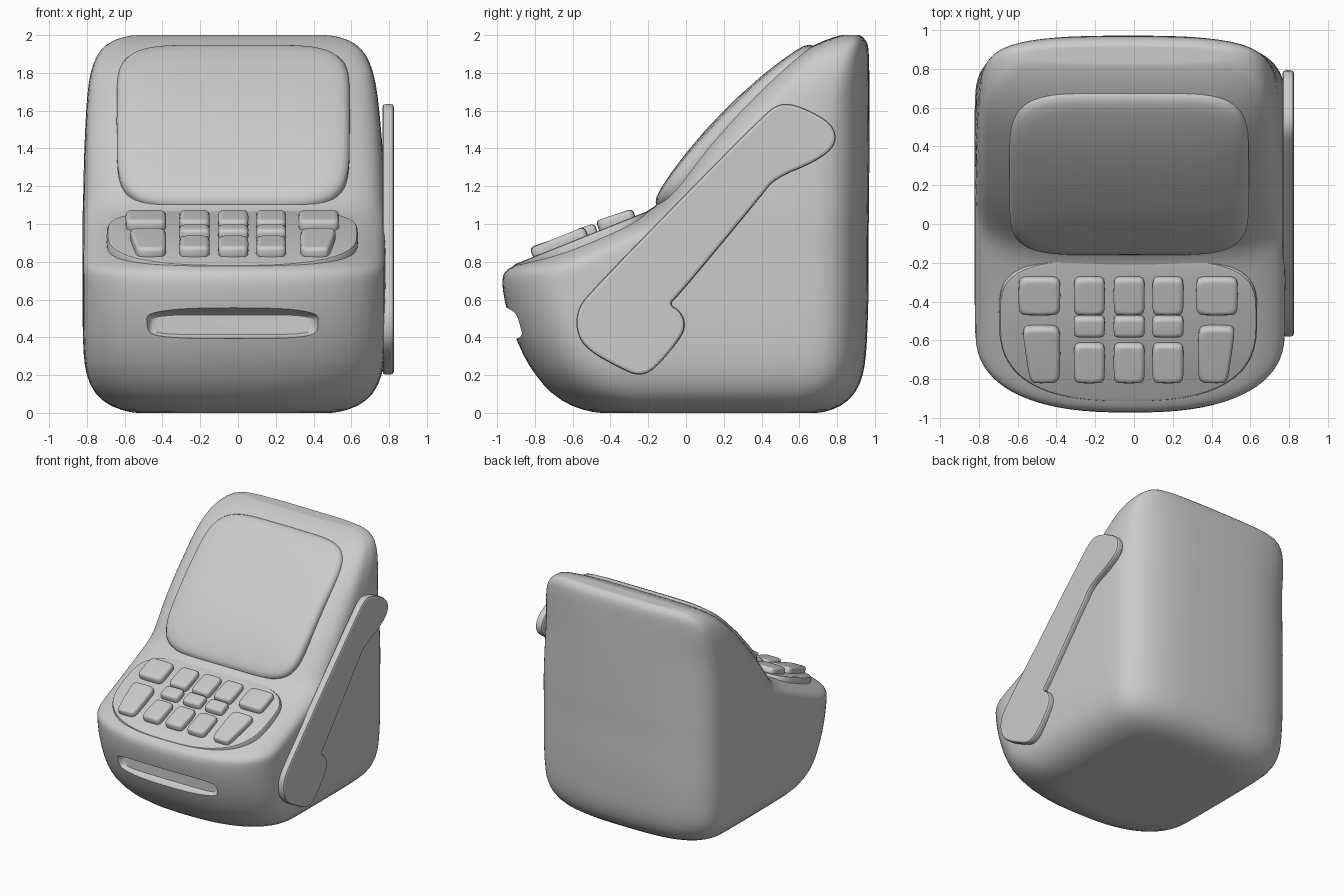
import bpy, bmesh, math
from mathutils import Matrix, Vector

if "Cube" in bpy.data.objects:
    bpy.data.objects.remove(bpy.data.objects["Cube"])

parts = []


def make_object(name, bm, subsurf=0):
    bmesh.ops.recalc_face_normals(bm, faces=bm.faces)
    mesh = bpy.data.meshes.new(name)
    bm.to_mesh(mesh)
    bm.free()
    ob = bpy.data.objects.new(name, mesh)
    bpy.context.collection.objects.link(ob)
    if subsurf:
        m = ob.modifiers.new("Subdivision", 'SUBSURF')
        m.levels = m.render_levels = subsurf
    return ob


def outline(w, y0, y1, r0, r1, n0, n1, steps=10):
    """Rounded outline: half width w, y0..y1, superellipse ends of depth r0 / r1."""
    pts = []
    for i in range(steps * 2 + 1):          # far end, right to left
        t = math.pi * i / (steps * 2)
        c, s = math.cos(t), max(math.sin(t), 0)
        pts.append((w * math.copysign(abs(c) ** (2 / n1), c), y1 - r1 + r1 * s ** (2 / n1)))
    for i in range(steps * 2 + 1):          # near end, left to right
        t = math.pi * i / (steps * 2)
        c, s = math.cos(t), max(math.sin(t), 0)
        pts.append((-w * math.copysign(abs(c) ** (2 / n0), c), y0 + r0 - r0 * s ** (2 / n0)))
    return pts


def loft(rings):
    """Skin equal-length rings of 3D points and cap both ends."""
    bm = bmesh.new()
    vs = [[bm.verts.new(p) for p in ring] for ring in rings]
    n = len(vs[0])
    for a, b in zip(vs, vs[1:]):
        for i in range(n):
            bm.faces.new((a[i], a[(i + 1) % n], b[(i + 1) % n], b[i]))
    bm.faces.new(vs[0])
    bm.faces.new(vs[-1])
    bmesh.ops.remove_doubles(bm, verts=bm.verts, dist=0.0003)
    return bm


def pad(name, pts, layers, centre, tilt, bow=0.0):
    """Raised plate: outline stacked in (inset, height) layers, bowed along y, tilted about x."""
    hx = max(abs(p[0]) for p in pts)
    hy = max(abs(p[1]) for p in pts)
    rings = []
    for d, h in layers:
        ring = [(x * (1 - d / hx), y * (1 - d / hy)) for x, y in pts]
        rings.append([(x, y, h + bow * (1 - (y / hy) ** 2)) for x, y in ring])
    bm = loft(rings)
    bm.transform(Matrix.Translation(centre) @ Matrix.Rotation(tilt, 4, 'X'))
    parts.append(make_object(name, bm))


# Body: horizontal sections (z, front y, back y, half width)
sections = [
    (0.0, -0.48, 0.72, 0.54), (0.03, -0.605, 0.82, 0.655), (0.1, -0.715, 0.90, 0.742),
    (0.2, -0.80, 0.94, 0.785), (0.3, -0.863, 0.955, 0.798), (0.45, -0.925, 0.962, 0.803),
    (0.6, -0.965, 0.967, 0.803), (0.7, -0.978, 0.967, 0.803), (0.75, -0.965, 0.967, 0.803),
    (0.78, -0.915, 0.967, 0.803), (0.82, -0.81, 0.967, 0.803), (0.9, -0.60, 0.967, 0.803),
    (1.0, -0.35, 0.968, 0.803), (1.06, -0.21, 0.97, 0.803), (1.12, -0.13, 0.97, 0.80),
    (1.25, -0.035, 0.971, 0.797), (1.4, 0.07, 0.972, 0.79), (1.6, 0.245, 0.972, 0.777),
    (1.75, 0.40, 0.972, 0.762), (1.86, 0.53, 0.97, 0.733), (1.93, 0.64, 0.968, 0.69),
    (1.977, 0.74, 0.955, 0.625), (2.0, 0.82, 0.92, 0.53)]


def body_ring(z, yf, yb, w, shrink=1.0):
    k = min(max((z - 0.7) / 0.5, 0), 1)
    depth = yb - yf
    pts = outline(w, yf, yb, min(0.45 - 0.1 * k, 0.5 * depth), min(0.36, 0.48 * depth),
                  2.5 + 1.3 * k, 3.1)
    cx = -0.02 - 0.02 * max(z - 1.2, 0)
    cy = (yf + yb) / 2
    return [(cx + x * shrink, cy + (y - cy) * shrink, z) for x, y in pts]


rings = [body_ring(*sections[0], shrink=s) for s in (0.5, 0.93)]
rings += [body_ring(*s) for s in sections]
rings += [body_ring(*sections[-1], shrink=s) for s in (0.9, 0.5)]
body = make_object("body", loft(rings), 1)
parts.append(body)

# Paper slot cut into the front, flared at its mouth
slot_pts = outline(0.445, -0.07, 0.07, 0.07, 0.07, 5, 5)
cutter = make_object("slot_cutter", loft(
    [[(-0.03 + x * sx, y, 0.467 + z * sz) for x, z in slot_pts]
     for y, sx, sz in ((-1.1, 1.2, 1.8), (-0.95, 1.09, 1.28), (-0.915, 1.05, 1.1),
                       (-0.88, 1.02, 1.0), (-0.845, 0.98, 0.88), (-0.835, 0.95, 0.75))]))
cutter.hide_render = True
cut = body.modifiers.new("Slot", 'BOOLEAN')
cut.operation = 'DIFFERENCE'
cut.solver = 'EXACT'
cut.object = cutter

# Domed screen on the slope
pad("screen", outline(0.617, -0.595, 0.595, 0.595, 0.595, 5.2, 5.2, 16),
    [(0, -0.16), (0, 0.0), (0, 0.02), (0.012, 0.04), (0.035, 0.052), (0.08, 0.06),
     (0.18, 0.066), (0.3, 0.07), (0.45, 0.072)],
    (-0.025, 0.277, 1.503), math.radians(45.6), bow=0.05)

# Keypad deck: rounded plate
TILT = math.atan2(0.32, 0.80)
COS = math.cos(TILT)


def deck_z(y):
    return 0.77 + (y + 0.95) * 0.4


pad("keypad_plate", outline(0.665, -0.37 / COS, 0.37 / COS, 0.44, 0.33, 2.6, 3.5, 14),
    [(0, -0.09), (0, -0.015), (0.006, -0.004), (0.02, 0.0)],
    (-0.03, -0.55, deck_z(-0.55)), TILT)


def key(name, x0, x1, y0, y1, taper=0.0, lean=0.0):
    """Rounded key; taper pulls in the near outer corner (sign gives the side)."""
    hw, hd = (x1 - x0) / 2, (y1 - y0) / 2 / COS
    pts = []
    for x, y in outline(hw, -hd, hd, hd, hd, 6, 6, 5):
        near = (hd - y) / (2 * hd)
        if x * taper > 0:
            x *= 1 - abs(taper) * near
        pts.append((x, y))
    yc = (y0 + y1) / 2
    pad(name, pts, [(0.004, -0.03), (0, 0.0), (0, 0.03), (0.006, 0.041), (0.018, 0.047),
                    (0.026, 0.0475)],
        ((x0 + x1) / 2, yc, deck_z(yc)), TILT - lean)


# Number keys in a 3 x 3 grid, and large keys on both sides
for r, (y0, y1) in enumerate(((-0.46, -0.27), (-0.575, -0.47), (-0.81, -0.61))):
    for c, x0 in enumerate((-0.31, -0.105, 0.095)):
        key(f"number_key_{r}_{c}", x0, x0 + 0.16, y0, y1, lean=0.06)
key("large_key_left_back", -0.595, -0.38, -0.46, -0.27, lean=0.06)
key("large_key_right_back", 0.32, 0.535, -0.46, -0.27, lean=0.06)
key("large_key_left_front", -0.58, -0.38, -0.81, -0.52, taper=-0.45)
key("large_key_right_front", 0.33, 0.525, -0.81, -0.52, taper=0.45)

# Handset on the right side: rounded outline in y, z
handset = [(0.50, 1.645), (0.62, 1.62), (0.78, 1.53), (0.80, 1.42), (0.69, 1.33),
           (0.47, 1.24), (0.40, 1.15), (-0.04, 0.62), (-0.09, 0.575), (-0.03, 0.54),
           (0.0, 0.47), (-0.03, 0.39), (-0.17, 0.225), (-0.25, 0.195), (-0.34, 0.23),
           (-0.52, 0.33), (-0.58, 0.42), (-0.58, 0.54), (-0.51, 0.64), (0.40, 1.57)]
for _ in range(2):                          # corner cutting
    handset = [tuple(Vector(a).lerp(Vector(b), f))
               for a, b in zip(handset, handset[1:] + handset[:1]) for f in (0.25, 0.75)]
hand_ob = make_object("handset", loft([[(x, y, z) for y, z in handset] for x in (0.765, 0.825)]))
bev = hand_ob.modifiers.new("Bevel", 'BEVEL')
bev.width = 0.016
bev.segments = 2
bev.limit_method = 'ANGLE'
bev.angle_limit = math.radians(50)
parts.append(hand_ob)

# Apply modifiers and smooth shading
bpy.ops.object.select_all(action='DESELECT')
for ob in parts:
    ob.select_set(True)
bpy.context.view_layer.objects.active = body
bpy.ops.object.convert(target='MESH')
bpy.ops.object.shade_smooth_by_angle(angle=math.radians(40))
bpy.ops.object.select_all(action='DESELECT')
hand_ob.select_set(True)
bpy.context.view_layer.objects.active = hand_ob
bpy.ops.object.shade_smooth_by_angle(angle=math.radians(20))
bpy.data.objects.remove(cutter)
